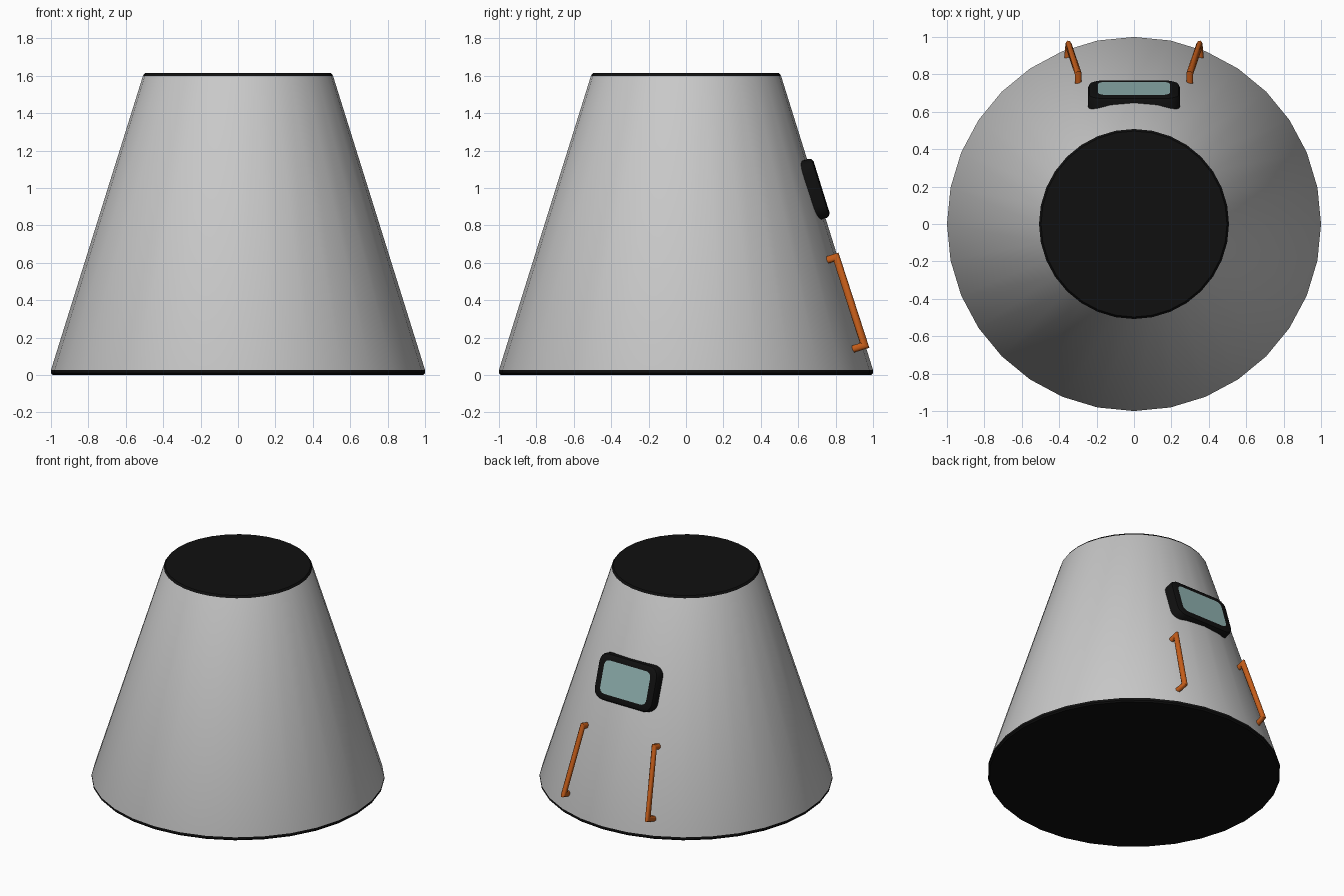
import bpy, bmesh, math
from mathutils import Vector

if "Cube" in bpy.data.objects:
    bpy.data.objects.remove(bpy.data.objects["Cube"])


def material(name, rgb):
    m = bpy.data.materials.new(name)
    m.diffuse_color = (*rgb, 1)
    m.use_nodes = True
    m.node_tree.nodes["Principled BSDF"].inputs["Base Color"].default_value = m.diffuse_color
    return m


GREY = material("light grey", (0.58, 0.58, 0.58))
BLACK = material("black", (0.005, 0.005, 0.005))
GLASS = material("pale teal glass", (0.29, 0.46, 0.45))
ORANGE = material("orange", (0.56, 0.11, 0.01))


def loft(name, rings, mats, band_mats, cap_mats, angle=30):
    """Skin a list of equal-sized point rings, with a cap at each end."""
    bm = bmesh.new()
    rows = [[bm.verts.new(p) for p in ring] for ring in rings]
    n = len(rows[0])
    for k in range(len(rows) - 1):
        for i in range(n):
            j = (i + 1) % n
            f = bm.faces.new((rows[k][i], rows[k][j], rows[k + 1][j], rows[k + 1][i]))
            f.material_index = band_mats[k]
    bm.faces.new(rows[0][::-1]).material_index = cap_mats[0]
    bm.faces.new(rows[-1]).material_index = cap_mats[1]
    bmesh.ops.recalc_face_normals(bm, faces=bm.faces)
    mesh = bpy.data.meshes.new(name)
    bm.to_mesh(mesh)
    bm.free()
    for m in mats:
        mesh.materials.append(m)
    ob = bpy.data.objects.new(name, mesh)
    bpy.context.collection.objects.link(ob)
    bpy.ops.object.select_all(action='DESELECT')
    ob.select_set(True)
    bpy.context.view_layer.objects.active = ob
    bpy.ops.object.shade_smooth_by_angle(angle=math.radians(angle))
    return ob


def circle(r, z, n=32):
    return [(r * math.cos(2 * math.pi * i / n), r * math.sin(2 * math.pi * i / n), z)
            for i in range(n)]


# Capsule body: grey cone with black base and black top
profile = [(0.99, 0), (1.0, 0.01), (1.0, 0.027), (0.508, 1.6), (0.497, 1.615)]
loft("capsule_body", [circle(r, z) for r, z in profile], [GREY, BLACK],
     [1, 1, 0, 1], [1, 1])

# Window: rounded frame lying on the sloping wall, with a flush pane
TILT = math.atan(0.31)
UP = Vector((0, -math.sin(TILT), math.cos(TILT)))
OUT = Vector((0, math.cos(TILT), math.sin(TILT)))
CENTRE = Vector((0, 0.725, 1.005))


def rounded_rect(hw, hh, r, depth, steps=5):
    pts = []
    for q, (sx, sy) in enumerate([(1, 1), (-1, 1), (-1, -1), (1, -1)]):
        for s in range(steps + 1):
            a = math.pi / 2 * (q + s / steps)
            u = sx * (hw - r) + r * math.cos(a)
            v = sy * (hh - r) + r * math.sin(a)
            pts.append(CENTRE + Vector((u, 0, 0)) + UP * v + OUT * depth)
    return pts


loft("window", [rounded_rect(0.245, 0.165, 0.07, -0.12),
                rounded_rect(0.245, 0.165, 0.07, -0.022),
                rounded_rect(0.238, 0.158, 0.065, -0.007),
                rounded_rect(0.222, 0.143, 0.055, 0),
                rounded_rect(0.192, 0.118, 0.04, 0)],
     [BLACK, GLASS], [0, 0, 0, 0], [0, 1])


# Handrails: mitred tube with two feet sunk into the wall
def tube_rings(path, r, n=8):
    rings = []
    dirs = [(b - a).normalized() for a, b in zip(path, path[1:])]
    side = Vector((1, 0, 0))
    for k, p in enumerate(path):
        d = dirs[min(k, len(dirs) - 1)]
        prev = dirs[max(k - 1, 0)]
        normal = (d + prev).normalized()
        s = (side - d * side.dot(d)).normalized()
        t = d.cross(s)
        ring = []
        for i in range(n):
            a = 2 * math.pi * (i + 0.5) / n
            o = s * (r * 0.9 * math.cos(a)) + t * (r * 1.05 * math.sin(a))
            ring.append(p + o - d * (o.dot(normal) / d.dot(normal)))
        rings.append(ring)
    return rings


for sign, label in ((1, "right"), (-1, "left")):
    top = Vector((sign * 0.298, 0.803, 0.63))
    low = Vector((sign * 0.35, 0.955, 0.158))
    inward = OUT * -0.11
    path = [top + inward, top, low, low + inward + Vector((sign * 0.01, 0, 0))]
    loft("handrail_" + label, tube_rings(path, 0.02), [ORANGE], [0, 0, 0], [0, 0], 50)
